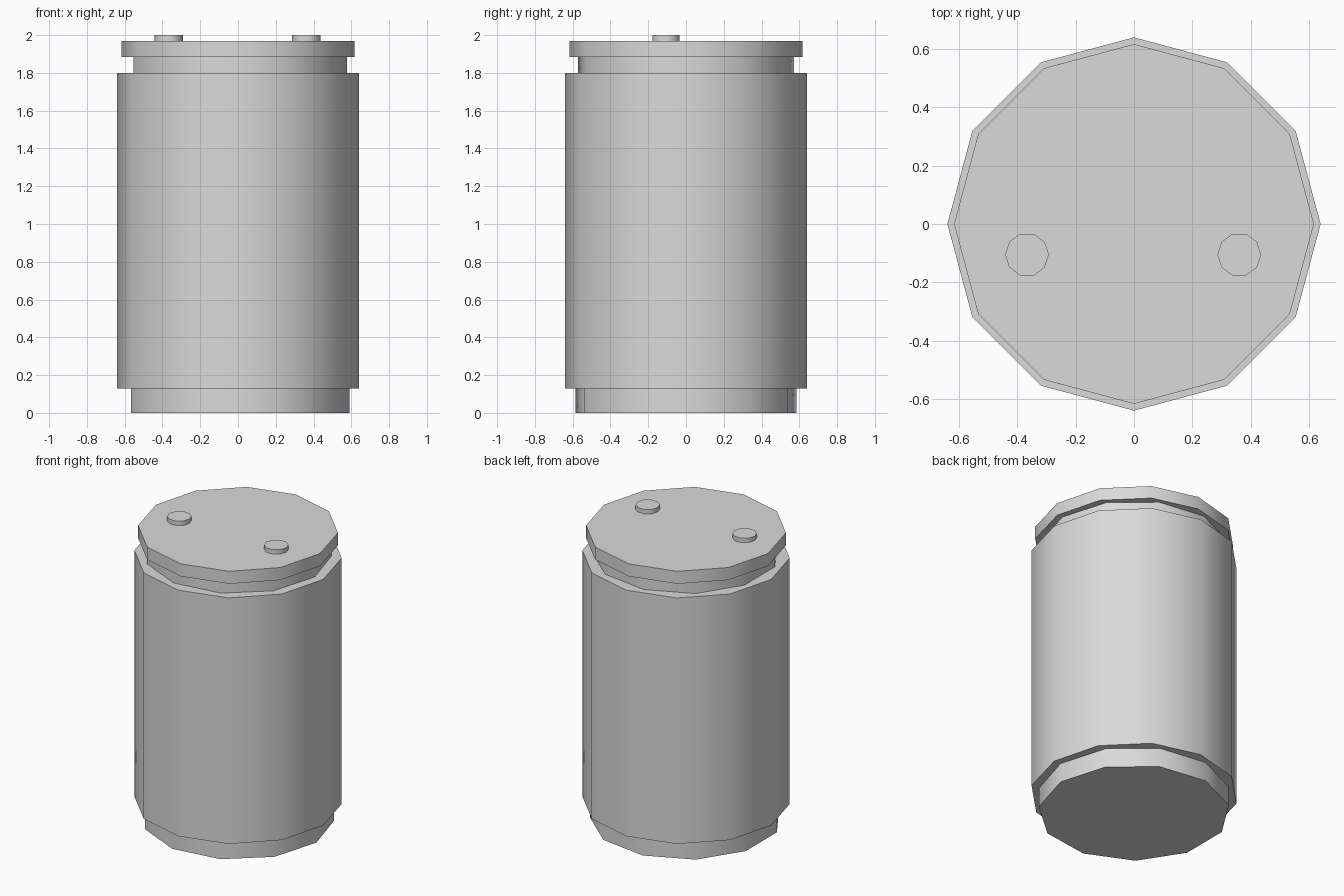
import bpy, math

if "Cube" in bpy.data.objects:
    bpy.data.objects.remove(bpy.data.objects["Cube"])

metal = bpy.data.materials.new("light grey metal")
metal.diffuse_color = (0.7, 0.7, 0.7, 1)
metal.use_nodes = True
metal.node_tree.nodes["Principled BSDF"].inputs["Base Color"].default_value = metal.diffuse_color


def drum(name, sides, radius, z0, z1, x=0.0, y=0.0):
    """Closed prism with its first corner on +x and smooth sides."""
    ring = [(x + radius * math.cos(2 * math.pi * i / sides),
             y + radius * math.sin(2 * math.pi * i / sides)) for i in range(sides)]
    verts = [(px, py, z0) for px, py in ring] + [(px, py, z1) for px, py in ring]
    faces = [(i, (i + 1) % sides, (i + 1) % sides + sides, i + sides) for i in range(sides)]
    faces.append(tuple(reversed(range(sides))))
    faces.append(tuple(range(sides, 2 * sides)))
    mesh = bpy.data.meshes.new(name)
    mesh.from_pydata(verts, [], faces)
    mesh.materials.append(metal)
    ob = bpy.data.objects.new(name, mesh)
    bpy.context.collection.objects.link(ob)
    bpy.ops.object.select_all(action='DESELECT')
    ob.select_set(True)
    bpy.context.view_layer.objects.active = ob
    bpy.ops.object.shade_smooth_by_angle(angle=math.radians(45))
    return ob


# Stacked canister sections
drum("base", 11, 0.59, 0.0, 0.13)
drum("body", 12, 0.64, 0.13, 1.80)
drum("neck", 11, 0.577, 1.80, 1.885)
drum("lid", 12, 0.617, 1.885, 1.97)

# Small studs on the lid
for name, sx in (("left_stud", -0.367), ("right_stud", 0.361)):
    drum(name, 10, 0.075, 1.97, 2.0, sx, -0.105)
